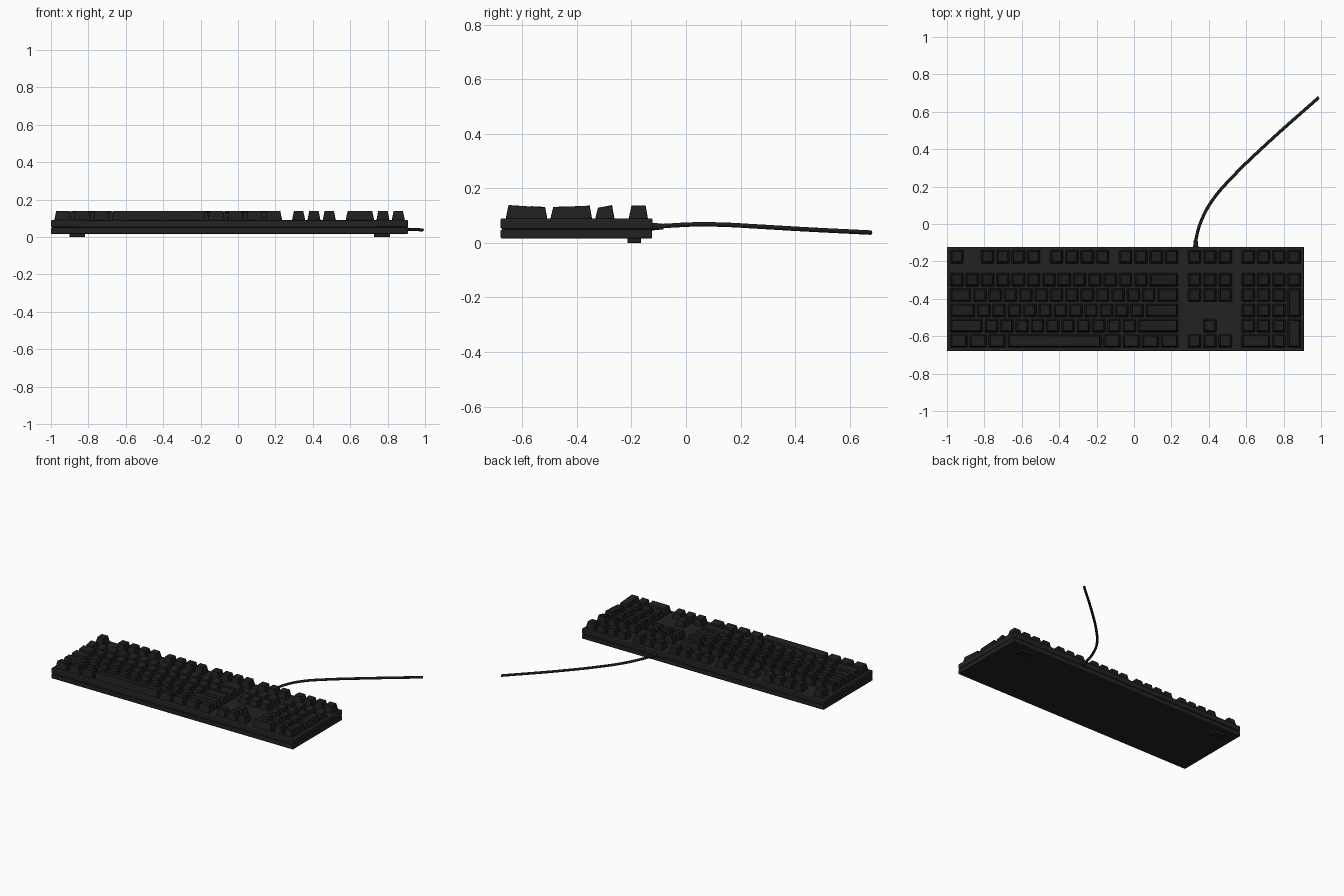
import bpy, bmesh, math
from mathutils import Vector

if "Cube" in bpy.data.objects:
    bpy.data.objects.remove(bpy.data.objects["Cube"])

U = 0.082                      # one key unit
X0, Y0 = -0.988, -0.175        # left edge of the keys, centre of the function row


def material(name, value):
    m = bpy.data.materials.new(name)
    m.use_nodes = True
    col = (value, value, value, 1)
    m.diffuse_color = col
    m.node_tree.nodes["Principled BSDF"].inputs["Base Color"].default_value = col
    return m


case_mat = material("charcoal case", 0.016)
key_mat = material("black keycaps", 0.013)
cable_mat = material("black rubber", 0.012)


def finish(obj, mat, bevel=0, segments=2):
    obj.data.materials.append(mat)
    if bevel:
        mod = obj.modifiers.new("soft edges", 'BEVEL')
        mod.width, mod.segments, mod.limit_method = bevel, segments, 'ANGLE'
    bpy.ops.object.select_all(action='DESELECT')
    obj.select_set(True)
    bpy.context.view_layer.objects.active = obj
    bpy.ops.object.shade_smooth_by_angle(angle=math.radians(35))
    return obj


def mesh_object(name, bm):
    me = bpy.data.meshes.new(name)
    bm.to_mesh(me)
    bm.free()
    obj = bpy.data.objects.new(name, me)
    bpy.context.collection.objects.link(obj)
    return obj


def box(name, lo, hi, mat, bevel=0):
    bm = bmesh.new()
    bmesh.ops.create_cube(bm, size=1)
    lo, hi = Vector(lo), Vector(hi)
    for v in bm.verts:
        v.co = (lo + hi) / 2 + v.co * (hi - lo)
    return finish(mesh_object(name, bm), mat, bevel)


# Case: lower tray, recessed seam and upper shell
box("lower_case", (-1, -0.68, 0.017), (0.91, -0.124, 0.048), case_mat, 0.004)
box("case_seam", (-0.995, -0.675, 0.03), (0.905, -0.129, 0.07), case_mat)
box("upper_case", (-1, -0.68, 0.052), (0.91, -0.122, 0.09), case_mat, 0.005)

# Rear feet
for side, x in (("right", -0.86), ("left", 0.77)):
    box(side + "_foot", (x - 0.042, -0.215, 0), (x + 0.042, -0.165, 0.025), cable_mat, 0.002)


def add_key(bm, left, row_y, width, depth, front_z, back_z):
    """Tapered keycap whose top tilts from front_z to back_z and is slightly dished."""
    cx, cy = X0 + (left + width / 2) * U, row_y - (depth - 1) * U / 2
    hx, hy = width * U / 2 - 0.005, depth * U / 2 - 0.005
    tx, ty = hx - 0.011, hy - 0.010
    bottom = [bm.verts.new((cx + sx * hx, cy + sy * hy, 0.086))
              for sx, sy in ((-1, -1), (1, -1), (1, 1), (-1, 1))]
    top = [bm.verts.new((cx + sx * tx, cy + 0.001 + sy * ty, front_z if sy < 0 else back_z))
           for sx, sy in ((-1, -1), (1, -1), (1, 1), (-1, 1))]
    bm.faces.new(bottom[::-1])
    for i in range(4):
        j = (i + 1) % 4
        bm.faces.new((bottom[i], bottom[j], top[j], top[i]))
    lid = bm.faces.new(top)
    bmesh.ops.inset_region(bm, faces=[lid], thickness=0.006, depth=-0.0015)


def run(start, *widths):
    """Keys laid side by side, as (left, width) pairs."""
    out = []
    for w in widths:
        out.append((start, w))
        start += w
    return out


ones = lambda n: [1] * n
NAV, PAD = 15.5, 19
nav3, pad3 = run(NAV, *ones(3)), run(PAD, *ones(3))

# name, row offset in units, front and back top height, keys
rows = [
    ("function_keys", 0, 0.137, 0.138,
     run(0, 1) + run(2, *ones(4)) + run(6.5, *ones(4)) + run(11, *ones(4)) + nav3 + run(PAD, *ones(4))),
    ("number_keys", 1.5, 0.129, 0.139, run(0, *ones(13), 2) + nav3 + run(PAD, *ones(4))),
    ("upper_letter_keys", 2.5, 0.130, 0.136, run(0, 1.5, *ones(12), 1.5) + nav3 + pad3),
    ("home_row_keys", 3.5, 0.132, 0.134, run(0, 1.75, *ones(11), 2.25) + pad3),
    ("lower_letter_keys", 4.5, 0.135, 0.132,
     run(0, 2.25, *ones(10), 2.75) + run(NAV + 1, 1) + pad3),
    ("bottom_keys", 5.5, 0.139, 0.132,
     run(0, 1.25, 1.25, 1.25, 6.25, 1.25, 1.25, 1.25, 1.25) + nav3 + run(PAD, 2, 1)),
]
for name, offset, front_z, back_z, keys in rows:
    bm = bmesh.new()
    for left, width in keys:
        add_key(bm, left, Y0 - offset * U, width, 1, front_z, back_z)
    finish(mesh_object(name, bm), key_mat, 0.003)

# Double-height number pad keys
bm = bmesh.new()
add_key(bm, PAD + 3, Y0 - 2.5 * U, 1, 2, 0.131, 0.137)
add_key(bm, PAD + 3, Y0 - 4.5 * U, 1, 2, 0.139, 0.130)
finish(mesh_object("tall_pad_keys", bm), key_mat, 0.003)

# Strain relief at the back
bpy.ops.mesh.primitive_cone_add(vertices=20, radius1=0.015, radius2=0.010, depth=0.05,
                                location=(0.33, -0.107, 0.06), rotation=(-math.pi / 2, 0, 0))
relief = bpy.context.object
relief.name = "strain_relief"
finish(relief, cable_mat)

# Cable
path = [(0.33, -0.12, 0.06), (0.334, -0.07, 0.063), (0.365, 0.03, 0.068), (0.425, 0.135, 0.067),
        (0.525, 0.25, 0.061), (0.7, 0.42, 0.051), (0.988, 0.677, 0.038)]
curve = bpy.data.curves.new("cable", 'CURVE')
curve.dimensions = '3D'
curve.bevel_depth, curve.bevel_resolution = 0.0085, 3
curve.resolution_u, curve.use_fill_caps = 8, True
spline = curve.splines.new('BEZIER')
spline.bezier_points.add(len(path) - 1)
for point, co in zip(spline.bezier_points, path):
    point.co = co
    point.handle_left_type = point.handle_right_type = 'AUTO'
curve.materials.append(cable_mat)
cable = bpy.data.objects.new("cable", curve)
bpy.context.collection.objects.link(cable)
